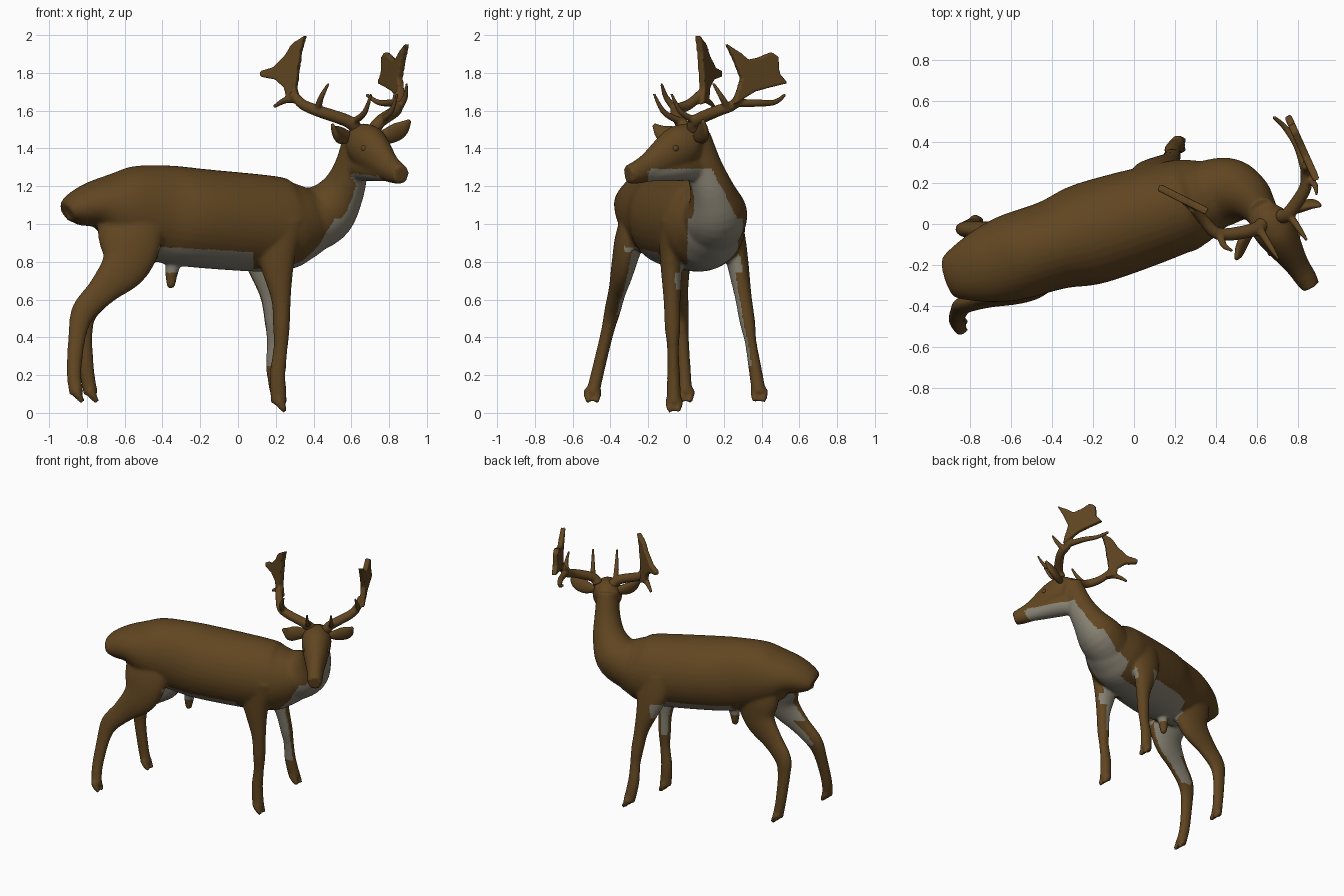
import bpy, bmesh, math
from mathutils import Vector

if "Cube" in bpy.data.objects:
    bpy.data.objects.remove(bpy.data.objects["Cube"])

def material(name, rgb):
    m = bpy.data.materials.new(name)
    m.diffuse_color = (*rgb, 1)
    m.use_nodes = True
    m.node_tree.nodes["Principled BSDF"].inputs["Base Color"].default_value = m.diffuse_color
    return m

BROWN = material("brown_coat", (0.118, 0.060, 0.015))
CREAM = material("pale_underside", (0.24, 0.22, 0.17))
ACROSS = Vector((.83, .55, 0))      # sideways direction of the turned head
SPINE = (-.3, .95, 0)               # sideways direction of the torso

def mirror(p):
    """Reflect a point through the antlers' middle plane."""
    p = Vector(p)
    return p - ACROSS * (2 * (p - Vector((.68, .02, 0))).dot(ACROSS))

def spline(pts, steps=5):
    """Catmull-Rom interpolation of (x, y, z, half width, half depth) stations."""
    out = []
    for i in range(len(pts) - 1):
        a, b, c, d = pts[max(i - 1, 0)], pts[i], pts[i + 1], pts[min(i + 2, len(pts) - 1)]
        for k in range(steps):
            t = k / steps
            out.append([q + ((r - p) * t + (2 * p - 5 * q + 4 * r - s) * t * t
                        + (3 * q - p - 3 * r + s) * t ** 3) / 2 for p, q, r, s in zip(a, b, c, d)])
    return out + [list(pts[-1])]

def tube(bm, pts, side=(0, 1, 0), n=24):
    """Loft elliptical rings along a path."""
    st, side, rings = spline(pts), Vector(side), []
    for i, s in enumerate(st):
        t = (Vector(st[min(i + 1, len(st) - 1)][:3]) - Vector(st[max(i - 1, 0)][:3])).normalized()
        u = (side - t * side.dot(t)).normalized()
        v = t.cross(u)
        angles = [2 * math.pi * k / n for k in range(n)]
        rings.append([bm.verts.new(Vector(s[:3]) + u * s[3] * math.cos(a) + v * s[4] * math.sin(a))
                      for a in angles])
    for a, b in zip(rings, rings[1:]):
        for k in range(n):
            j = (k + 1) % n
            bm.faces.new((a[k], a[j], b[j], b[k]))
    bm.faces.new(rings[0][::-1])
    bm.faces.new(rings[-1])

def taper(bm, pts, r0, r1):
    """Round tube whose radius runs from r0 to r1."""
    m = len(pts) - 1
    rad = [r0 + (r1 - r0) * (i / m) ** 1.3 for i in range(m + 1)]
    tube(bm, [(*p, r, r) for p, r in zip(pts, rad)], (.3, .4, .86), 14)

def plate(bm, outline, offset):
    """Thick flat plate from a 3D outline."""
    lo, hi = [[bm.verts.new(Vector(p) + Vector(offset) * s) for p in outline] for s in (-1, 1)]
    bm.faces.new(lo[::-1])
    bm.faces.new(hi)
    for k in range(len(lo)):
        j = (k + 1) % len(lo)
        bm.faces.new((lo[k], lo[j], hi[j], hi[k]))

def finish(bm, name, voxel=None):
    """Turn a bmesh into an object; optionally fuse its volumes into one soft skin."""
    bmesh.ops.recalc_face_normals(bm, faces=bm.faces)
    me = bpy.data.meshes.new(name)
    bm.to_mesh(me)
    bm.free()
    ob = bpy.data.objects.new(name, me)
    bpy.context.collection.objects.link(ob)
    if voxel:
        r = ob.modifiers.new("fuse", 'REMESH')
        r.mode, r.voxel_size = 'VOXEL', voxel
        s = ob.modifiers.new("soften", 'SMOOTH')
        s.factor, s.iterations = .5, 5
        dg = bpy.context.evaluated_depsgraph_get()
        new = bpy.data.meshes.new_from_object(ob.evaluated_get(dg))
        ob.modifiers.clear()
        ob.data = new
    ob.data.materials.clear()
    ob.data.materials.append(BROWN)
    for p in ob.data.polygons:
        p.use_smooth = True
        p.material_index = 0
    return ob

# ---- body: torso (x, z, half width, half height) along a slanted spine
bm = bmesh.new()
torso = [(-.905, 1.06, .10, .055), (-.86, 1.08, .13, .09), (-.74, 1.105, .18, .135), (-.60, 1.085, .212, .22),
         (-.40, 1.055, .22, .257), (-.20, 1.03, .252, .262), (.20, 1.0, .23, .252), (.34, 1.01, .195, .205),
         (.46, 1.04, .13, .14)]
tube(bm, [(x, .02 + .31 * x, z, w, h) for x, z, w, h in torso], SPINE, 36)
# neck
tube(bm, [(.32, .13, 1.0, .17, .18), (.46, .16, 1.06, .165, .165), (.55, .14, 1.17, .12, .12),
          (.60, .095, 1.30, .098, .09), (.635, .04, 1.46, .092, .075)], SPINE, 28)
# head
tube(bm, [(.625, .07, 1.43, .06, .06), (.655, .02, 1.435, .098, .10), (.70, -.05, 1.395, .10, .118),
          (.79, -.19, 1.305, .062, .078), (.84, -.265, 1.272, .054, .06), (.866, -.308, 1.262, .045, .05)], ACROSS)
# jaw and cheeks
tube(bm, [(.83, -.25, 1.258, .04, .035), (.75, -.125, 1.285, .062, .06), (.69, -.03, 1.305, .075, .078),
          (.635, .05, 1.31, .07, .08)], ACROSS)
# tail
taper(bm, [(-.83, -.22, 1.12), (-.865, -.235, 1.08), (-.87, -.24, 1.02)], .05, .04)
# sheath
taper(bm, [(-.33, -.09, .84), (-.352, -.09, .74), (-.354, -.09, .66)], .045, .02)

# legs: one profile (x, z, half width, half depth) per pair; each side has its own slant
front = [(.22, 1.04, .06, .13), (.20, .90, .062, .12), (.21, .76, .056, .085), (.228, .60, .045, .052),
         (.23, .45, .041, .044), (.225, .34, .031, .038), (.21, .20, .034, .042), (.217, .05, .038, .042)]
hind = [(-.58, 1.07, .07, .17), (-.57, .92, .078, .17), (-.60, .78, .063, .13), (-.715, .65, .046, .082),
        (-.815, .54, .042, .066), (-.85, .42, .034, .048), (-.868, .22, .034, .039), (-.855, .10, .036, .038)]
legs = [
    [(x, -.072 + .02 * (.5 - z), z, w, h) for x, z, w, h in front],
    [(x - .1 * z, .24 + .155 * (1 - z), z * .945 + .055, w, h) for x, z, w, h in front],
    [(x, -.26 - .24 * (1.08 - z), z, w, h) for x, z, w, h in hind],
    [(x + .18 * min(max(.6 - z, 0), .42), -.06 + .06 * (1.08 - z), z, w, h) for x, z, w, h in hind],
]
for pts in legs:
    tube(bm, pts)
    x, y, z = pts[-1][:3]
    for s in (-.02, .02):   # two toes
        taper(bm, [(x - .005, y + s, z + .02), (x + .012, y + s * 1.2, z - .012), (x + .035, y + s, z - .042)],
              .027, .014)
body = finish(bm, "body", .011)

# ---- pale underside, throat and inner legs chosen by position and direction
FRONT = Vector((.75, -.1, -.65))
def is_pale(p, n):
    x, y, z = p
    mid = .03 + .27 * x
    out = n.y * (1 if y > mid else -1)
    if x > .5 and z > 1.2:          # throat and jaw
        return y > -.2 and z < 1.32 and (n.z < -.5 or (z < 1.29 and n.dot(FRONT) > .62))
    if x > .28 and z > .74:         # chest
        return n.dot(FRONT) > (.4 if z < 1.03 else .6) and (y > .01 or z > 1.1) and y < .31
    if x > -.42 and .74 < z < .855 - .06 * x:   # belly
        return x < .08 or (out < .4 and y > -.03)
    if z < .93 and x > -.2:         # inner front legs
        if y > .15:
            return z > .25 and out < -.5
        return z > .45 and out < -.45 and (n.x < .1 or z > .65)
    crotch = n.z < -.5 and z > .76 and abs(y - mid) < .1
    return x < -.38 and .52 < z < .93 and ((out < -.5 and (n.x > -.25 or z > .7)) or crotch)

body.data.materials.append(CREAM)
for p in body.data.polygons:
    p.material_index = int(is_pale(p.center, p.normal))

# ---- ears and eyes
ear_sizes = [(.025, .02), (.046, .026), (.046, .022), (.01, .008)]
ears = {"right": ([(.60, -.005, 1.46), (.55, -.06, 1.468), (.52, -.12, 1.48), (.50, -.17, 1.525)], (-.4, -.2, 1)),
        "left": ([(.74, .055, 1.46), (.80, .08, 1.47), (.86, .095, 1.50), (.91, .09, 1.548)], (-.3, -.4, 1))}
for side, (path, hint) in ears.items():
    bm = bmesh.new()
    tube(bm, [(*p, *s) for p, s in zip(path, ear_sizes)], hint)
    finish(bm, side + "_ear")
    bm = bmesh.new()
    bmesh.ops.create_uvsphere(bm, u_segments=16, v_segments=10, radius=.018)
    off = ACROSS * (.076 if side == "left" else -.076)
    bmesh.ops.translate(bm, verts=bm.verts, vec=Vector((.733, -.098, 1.40)) + off)
    finish(bm, side + "_eye")

# ---- antlers: beam, rear tine, two mirrored front tines and a flat palm
brow_tine = [(.61, -.02, 1.54), (.67, -.115, 1.59), (.705, -.17, 1.69)]
upper_tine = [(.42, -.05, 1.60), (.44, -.105, 1.67), (.48, -.13, 1.745)]

def antler(name, beam, rear, palm, offset, flip):
    bm = bmesh.new()
    taper(bm, beam, .036, .024)
    taper(bm, rear, .023, .010)
    for tine in (brow_tine, upper_tine):
        taper(bm, [flip(p) for p in tine], .021, .008)
    plate(bm, palm, offset)
    finish(bm, name, .007)

palm = [(.33, 1.63), (.26, 1.66), (.25, 1.72), (.20, 1.765), (.12, 1.78), (.12, 1.81), (.19, 1.83),
        (.25, 1.89), (.29, 1.955), (.36, 2.0), (.335, 1.91), (.31, 1.72)]
antler("right_antler",
       [(.63, 0, 1.50), (.58, -.03, 1.545), (.42, -.05, 1.60), (.34, .02, 1.635), (.29, .08, 1.69)],
       [(.31, .06, 1.66), (.25, .11, 1.655), (.19, .15, 1.62)],
       [(x, .07 + (.34 - x) * .5, z) for x, z in palm], (.008, .016, 0), Vector)

palm = [(.25, 1.63), (.36, 1.70), (.43, 1.72), (.535, 1.745), (.49, 1.80), (.485, 1.885), (.45, 1.91),
        (.38, 1.88), (.33, 1.87), (.28, 1.91), (.21, 1.955), (.255, 1.86), (.29, 1.77), (.265, 1.69)]
antler("left_antler",
       [(.72, .04, 1.50), (.755, .05, 1.545), (.835, .17, 1.60), (.84, .25, 1.63), (.845, .29, 1.69)],
       [(.835, .27, 1.64), (.80, .38, 1.64), (.74, .47, 1.645), (.68, .525, 1.685)],
       [(.89 - (y - .22) * .45, y, z) for y, z in palm], (.016, .008, 0), mirror)
